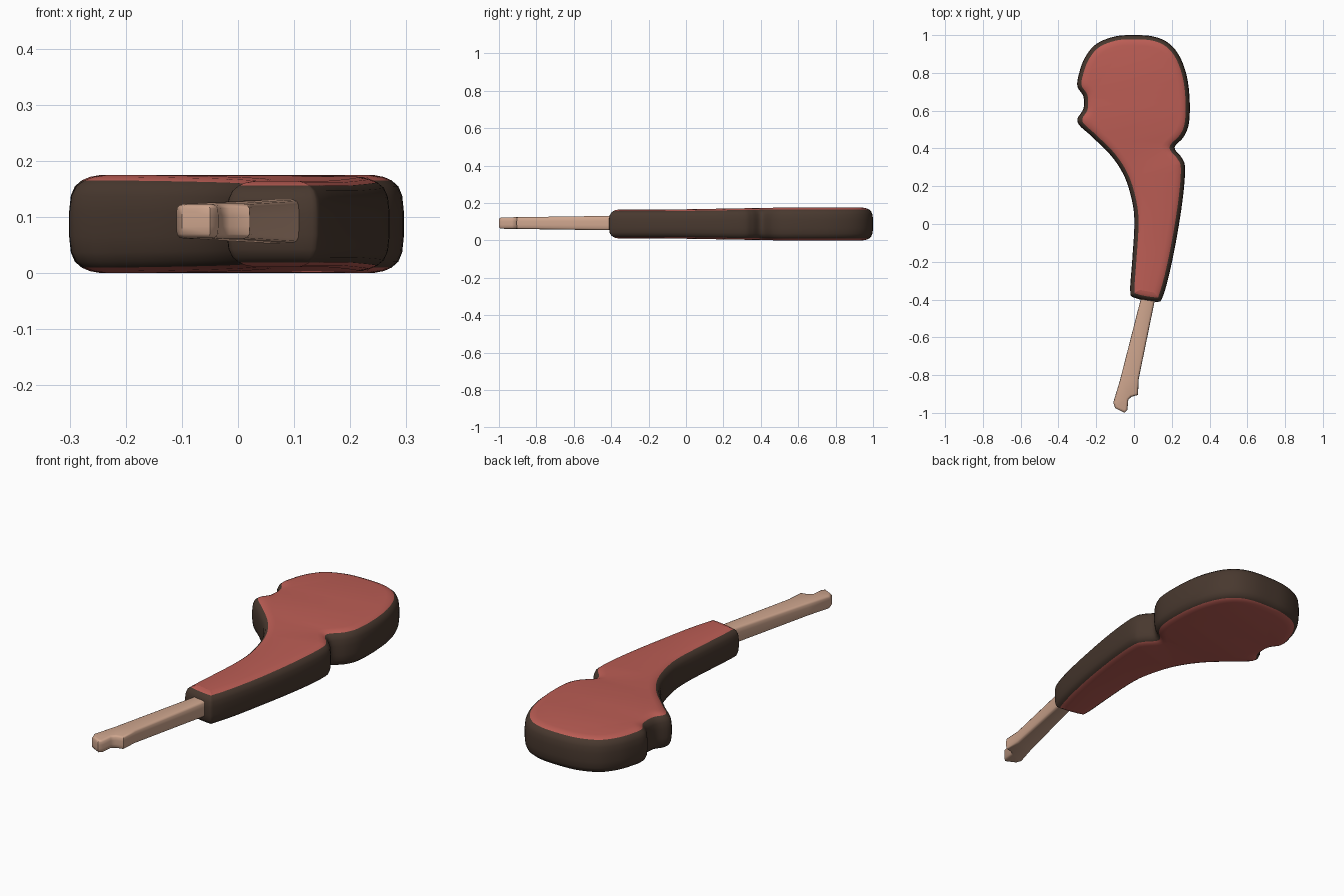
import bpy, bmesh
from mathutils import Vector

if "Cube" in bpy.data.objects:
    bpy.data.objects.remove(bpy.data.objects["Cube"])


def material(name, rgb):
    m = bpy.data.materials.new(name)
    m.diffuse_color = (*rgb, 1)
    m.use_nodes = True
    m.node_tree.nodes["Principled BSDF"].inputs["Base Color"].default_value = m.diffuse_color
    return m


def inset(pts, d):
    """Mitred inward offset of a clockwise outline."""
    out = []
    for i, p in enumerate(pts):
        a = (p - pts[i - 1]).normalized()
        b = (pts[(i + 1) % len(pts)] - p).normalized()
        n = (Vector((a.y, -a.x)) + Vector((b.y, -b.x))).normalized()
        out.append(p + n * d / max(0.75, n.dot(Vector((a.y, -a.x)))))
    return out


def spline(pts, steps):
    """Closed Catmull-Rom curve through the points."""
    out, n = [], len(pts)
    for i in range(n):
        p0, p1, p2, p3 = (pts[(i + k) % n] for k in (-1, 0, 1, 2))
        for s in range(steps):
            t = s / steps
            out.append(0.5 * (2 * p1 + (p2 - p0) * t + (2 * p0 - 5 * p1 + 4 * p2 - p3) * t * t
                              + (3 * p1 - p0 - 3 * p2 + p3) * t ** 3))
    return out


def slab(name, outline, profile, steps, zc, half, mats, red_from=99, angle=0.7):
    """Mirrored slab: profile lists (inset, height fraction) from middle to top."""
    pts = [Vector(p) for p in outline]
    levels = [(d, -h) for d, h in reversed(profile)] + profile
    bm = bmesh.new()
    rings = []
    for d, h in levels:
        ring = spline(inset(pts, d), steps)
        rings.append([bm.verts.new((p.x, p.y, zc + h * half(p.y))) for p in ring])
    for lo, hi, lev, nxt in zip(rings, rings[1:], levels, levels[1:]):
        for i in range(len(lo)):
            j = (i + 1) % len(lo)
            f = bm.faces.new((lo[i], lo[j], hi[j], hi[i]))
            f.material_index = int(min(abs(lev[1]), abs(nxt[1])) >= red_from)
    caps = [bm.faces.new(rings[0]), bm.faces.new(rings[-1])]
    for f in caps:
        f.material_index = len(mats) - 1
    bmesh.ops.triangulate(bm, faces=caps)
    bmesh.ops.recalc_face_normals(bm, faces=bm.faces)
    me = bpy.data.meshes.new(name)
    bm.to_mesh(me)
    bm.free()
    for m in mats:
        me.materials.append(m)
    ob = bpy.data.objects.new(name, me)
    bpy.context.collection.objects.link(ob)
    bpy.context.view_layer.objects.active = ob
    ob.select_set(True)
    bpy.ops.object.shade_smooth_by_angle(angle=angle)
    ob.select_set(False)
    return ob


brown = material("brown", (0.065, 0.04, 0.028))
red = material("red", (0.50, 0.11, 0.09))
tan = material("tan", (0.62, 0.38, 0.27))

# Meat: notched paddle narrowing to a handle, dark rim with red faces
meat = [(0, 1.0), (.10, .993), (.18, .96), (.24, .89), (.28, .78), (.295, .65), (.29, .53),
        (.262, .46), (.215, .405), (.25, .355), (.27, .30), (.26, .15), (.23, -.05),
        (.19, -.25), (.152, -.385), (.12, -.412), (.0, -.39), (-.02, -.35), (-.01, -.2),
        (.002, 0), (-.01, .12), (-.05, .25), (-.12, .36), (-.22, .46), (-.30, .54),
        (-.268, .61), (-.268, .675), (-.30, .73), (-.29, .80), (-.26, .88), (-.2, .953), (-.1, .993)]
slab("meat", meat, [(0, .25), (.003, .58), (.010, .77), (.022, .89), (.036, .96), (.055, 1.0)],
     5, .0875, lambda y: .077 + .0105 * min(1, max(0, (y + .1) / .6)), [brown, red], .87)

# Bone: thin tapered bar with a notched tip, running into the handle
bone = [(.058, -.3), (.13, -.3), (.11, -.405), (.025, -.82), (.021, -.905), (-.015, -.915),
        (-.03, -.93), (-.035, -.985), (-.05, -1.0), (-.10, -.975), (-.11, -.945), (-.075, -.83), (.035, -.4)]
slab("bone", bone, [(0, .3), (.001, .75), (.005, .93), (.012, 1.0)],
     1, .0925, lambda y: .030 + .0085 * min(1, max(0, (y + 1) / .6)), [tan])
